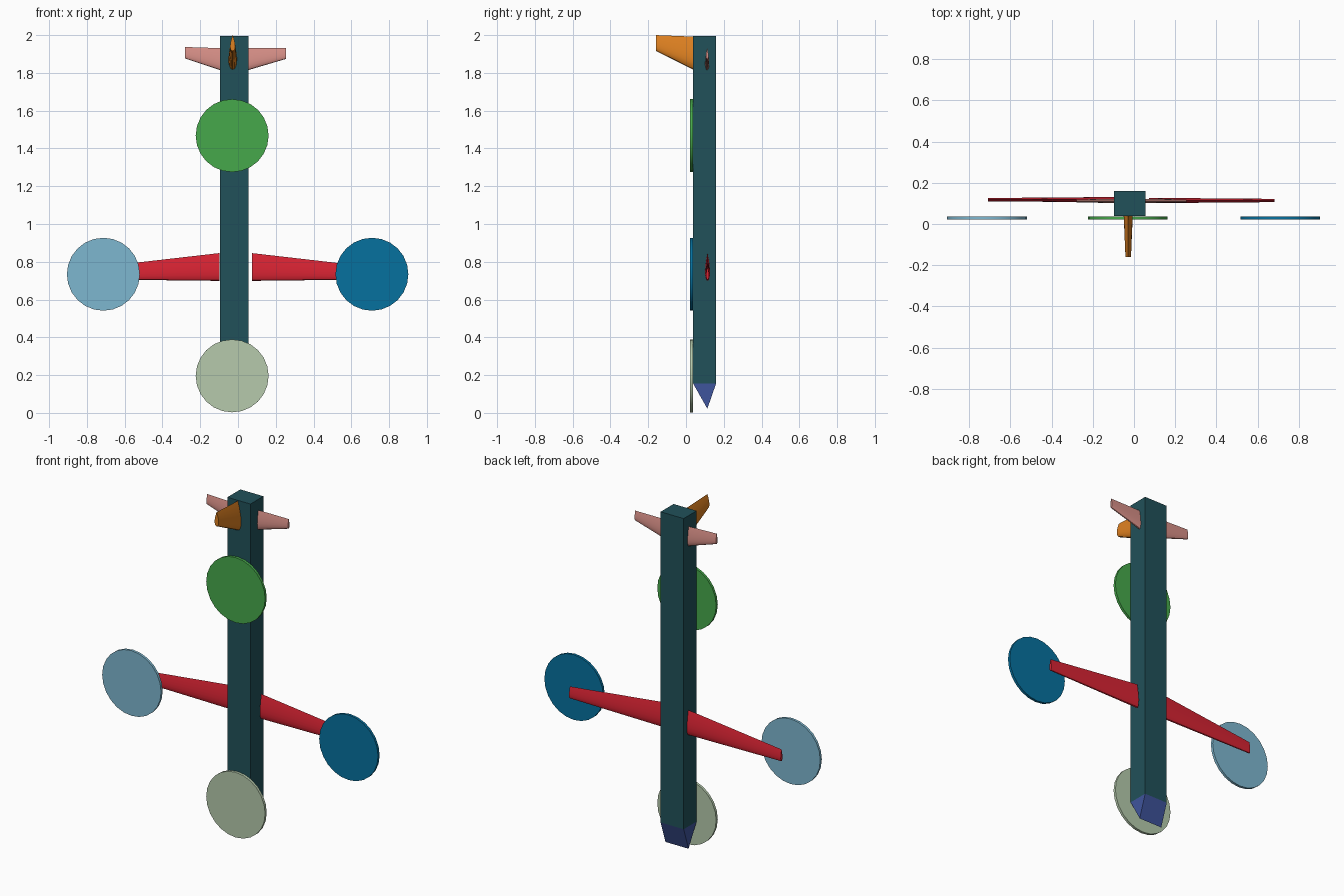
import bpy, bmesh, math
from mathutils import Matrix

if "Cube" in bpy.data.objects:
    bpy.data.objects.remove(bpy.data.objects["Cube"])


def finish(name, bm, rgb):
    bmesh.ops.recalc_face_normals(bm, faces=bm.faces)
    mesh = bpy.data.meshes.new(name)
    bm.to_mesh(mesh)
    bm.free()
    obj = bpy.data.objects.new(name, mesh)
    bpy.context.collection.objects.link(obj)
    mat = bpy.data.materials.new(name + "_paint")
    mat.diffuse_color = [(c / 255) ** 2.2 for c in rgb] + [1]
    mat.use_nodes = True
    mat.node_tree.nodes["Principled BSDF"].inputs["Base Color"].default_value = mat.diffuse_color
    mesh.materials.append(mat)
    bpy.ops.object.select_all(action='DESELECT')
    obj.select_set(True)
    bpy.context.view_layer.objects.active = obj
    bpy.ops.object.shade_smooth_by_angle(angle=math.radians(30))
    return obj


def prism(name, profile, x0, x1, rgb):
    """Extrude a (y, z) profile along x."""
    bm = bmesh.new()
    face = bm.faces.new([bm.verts.new((x0, y, z)) for y, z in profile])
    new = bmesh.ops.extrude_face_region(bm, geom=[face])["geom"]
    bmesh.ops.translate(bm, vec=(x1 - x0, 0, 0),
                        verts=[v for v in new if isinstance(v, bmesh.types.BMVert)])
    return finish(name, bm, rgb)


def airfoil(n=10):
    """Closed symmetric section: (chord position, half thickness in -0.5..0.5)."""
    def half(t):
        return 5 * (0.2969 * math.sqrt(t) - 0.126 * t - 0.3516 * t**2
                    + 0.2843 * t**3 - 0.1036 * t**4)
    ts = [(1 - math.cos(math.pi * i / n)) / 2 for i in range(n + 1)]
    return [(t, half(t)) for t in ts[:-1]] + [(1, 0)] + [(t, -half(t)) for t in ts[-2:0:-1]]


def foil(name, root, tip, centre, rgb, upright=False):
    """Loft two sections given as (span position, leading z, trailing z, thickness)."""
    bm = bmesh.new()
    rings = []
    for span, lead, trail, thick in (root, tip):
        ring = []
        for t, h in airfoil():
            side, z = centre + h * thick, lead + (trail - lead) * t
            ring.append(bm.verts.new((side, span, z) if upright else (span, side, z)))
        rings.append(ring)
    a, b = rings
    for i in range(len(a)):
        j = (i + 1) % len(a)
        bm.faces.new((a[i], a[j], b[j], b[i]))
    bm.faces.new(a)
    bm.faces.new(b)
    return finish(name, bm, rgb)


def rotor(name, x, z, rgb):
    bm = bmesh.new()
    bmesh.ops.create_cone(bm, cap_ends=True, segments=24, radius1=0.193, radius2=0.193,
                          depth=0.015,
                          matrix=Matrix.Translation((x, 0.03, z)) @ Matrix.Rotation(math.pi / 2, 4, 'X'))
    return finish(name, bm, rgb)


# Fuselage and wedge nose
X0, X1, Y0, Y1 = -0.096, 0.055, 0.038, 0.159
prism("fuselage", [(Y0, 0.155), (Y1, 0.155), (Y1, 1.995), (Y0, 1.995)], X0, X1, (38, 82, 90))
prism("nose", [(Y0, 0.155), (Y1, 0.155), (0.113, 0.022)], X0, X1, (65, 85, 155))

# Wings and tailplane, leading edges facing down
RED, PINK = (215, 40, 54), (214, 142, 134)
foil("left_wing", (-0.098, 0.699, 0.846, 0.026), (-0.709, 0.706, 0.776, 0.016), 0.118, RED)
foil("right_wing", (0.073, 0.699, 0.846, 0.026), (0.681, 0.706, 0.776, 0.016), 0.114, RED)
foil("left_tailplane", (-0.096, 1.815, 1.931, 0.021), (-0.28, 1.876, 1.937, 0.014), 0.112, PINK)
foil("right_tailplane", (0.055, 1.815, 1.931, 0.021), (0.254, 1.874, 1.931, 0.014), 0.112, PINK)

# Tail fin
foil("tail_fin", (0.038, 1.818, 1.992, 0.044), (-0.16, 1.917, 2.0, 0.027), -0.028,
     (222, 128, 38), upright=True)

# Rotor discs
for name, x, z, rgb in (("upper_rotor", -0.031, 1.468, (72, 167, 76)),
                        ("lower_rotor", -0.031, 0.196, (180, 201, 171)),
                        ("left_rotor", -0.713, 0.734, (125, 182, 207)),
                        ("right_rotor", 0.709, 0.734, (14, 112, 157))):
    rotor(name, x, z, rgb)
